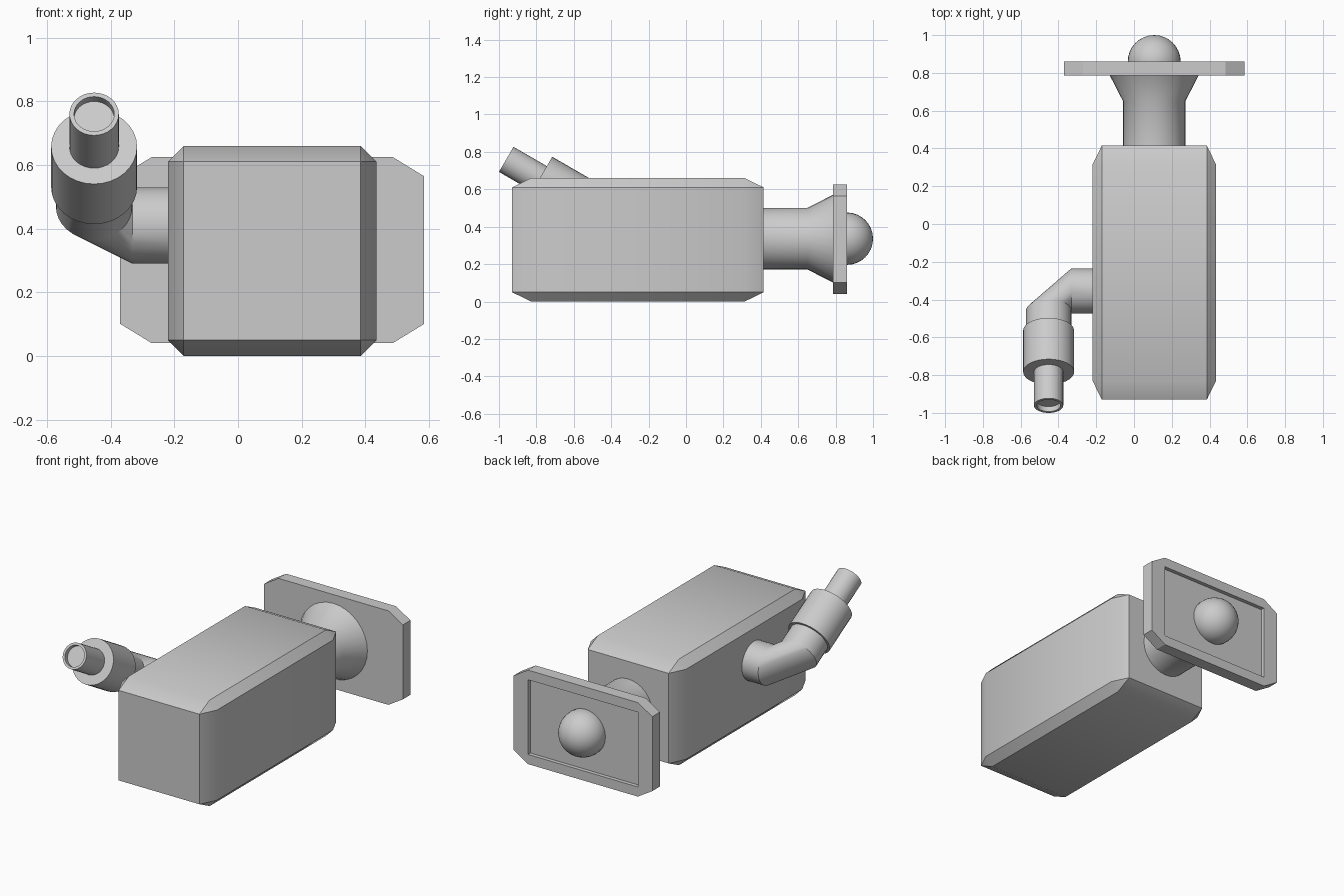
import bpy, bmesh, math
from mathutils import Vector, Matrix

cube = bpy.data.objects.get("Cube")
if cube:
    bpy.data.objects.remove(cube, do_unlink=True)

grey = bpy.data.materials.new("plain grey")
grey.use_nodes = True
grey.diffuse_color = (0.6, 0.6, 0.6, 1)
grey.node_tree.nodes["Principled BSDF"].inputs["Base Color"].default_value = (0.6, 0.6, 0.6, 1)

SIDES = 32
X, Y, Z = Vector((1, 0, 0)), Vector((0, 1, 0)), Vector((0, 0, 1))


def finish(name, bm, smooth=True):
    bmesh.ops.recalc_face_normals(bm, faces=bm.faces[:])
    mesh = bpy.data.meshes.new(name)
    bm.to_mesh(mesh)
    bm.free()
    mesh.materials.append(grey)
    ob = bpy.data.objects.new(name, mesh)
    bpy.context.collection.objects.link(ob)
    if smooth:
        bpy.ops.object.select_all(action='DESELECT')
        ob.select_set(True)
        bpy.context.view_layer.objects.active = ob
        bpy.ops.object.shade_smooth_by_angle(angle=math.radians(30))
    return ob


def loft(name, rings):
    """Skin circles given as (centre, axis u, axis v, radius), capped at both ends."""
    bm = bmesh.new()
    loops = []
    for centre, u, v, r in rings:
        angles = [math.tau * i / SIDES for i in range(SIDES)]
        loops.append([bm.verts.new(centre + r * (math.cos(a) * u + math.sin(a) * v)) for a in angles])
    for a, b in zip(loops, loops[1:]):
        for i in range(SIDES):
            j = (i + 1) % SIDES
            bm.faces.new((a[i], a[j], b[j], b[i]))
    bm.faces.new(loops[0])
    bm.faces.new(loops[-1])
    bmesh.ops.remove_doubles(bm, verts=bm.verts[:], dist=0.0005)
    return finish(name, bm)


def lathe(name, origin, direction, u, profile):
    """Turn a (distance, radius) profile about an axis."""
    v = direction.cross(u)
    return loft(name, [(origin + direction * d, u, v, r) for d, r in profile])


def block(name, low, high, bevel=0, only_axis=None, smooth=True):
    """Unit cube, bevelled, then stretched between two corners."""
    bm = bmesh.new()
    bmesh.ops.create_cube(bm, size=1)
    if bevel:
        edges = [e for e in bm.edges if only_axis is None or
                 abs((e.verts[0].co - e.verts[1].co).dot(only_axis)) > 0.5]
        bmesh.ops.bevel(bm, geom=edges, offset=bevel, segments=1, affect='EDGES', profile=0.5)
    low, high = Vector(low), Vector(high)
    size = high - low
    bm.transform(Matrix.Translation((low + high) / 2) @ Matrix.Diagonal((*size, 1)))
    return finish(name, bm, smooth)


# Main housing
block("housing", (-0.22, -0.93, 0), (0.435, 0.415, 0.66), bevel=0.0755)

# Wall plate with a shallow rectangular recess in its back
plate = block("wall_plate", (-0.37, 0.785, 0.04), (0.585, 0.86, 0.625), 0.104, Y, smooth=False)
cutter = block("recess_cutter", (-0.27, 0.836, 0.1), (0.485, 0.95, 0.565), smooth=False)
cutter.hide_render = True
cut = plate.modifiers.new("recess", 'BOOLEAN')
cut.operation, cut.solver, cut.object = 'DIFFERENCE', 'EXACT', cutter
bpy.context.view_layer.objects.active = plate
bpy.ops.object.modifier_apply(modifier=cut.name)
bpy.data.objects.remove(cutter, do_unlink=True)

# Flared neck between housing and plate
hub = Vector((0.107, 0, 0.336))
lathe("flared_neck", hub, Y, X, [(0.4, 0.165), (0.65, 0.165), (0.79, 0.237)])

# Ball on the back of the plate
bm = bmesh.new()
bmesh.ops.create_uvsphere(bm, u_segments=SIDES, v_segments=16, radius=0.14)
bm.transform(Matrix.Translation(hub + Y * 0.86) @ Matrix.Rotation(math.pi / 2, 4, 'X'))
finish("ball", bm)

# Side arm: pipe leaves the housing, turns forward and up through a mitred elbow
aim = Vector((0, -math.cos(math.pi / 6), math.sin(math.pi / 6)))
across = aim.cross(X)
corner = Vector((-0.452, -0.355, 0.41))
R = 0.12
loft("elbow_pipe", [
    (corner + X * 0.26, aim, across, R),
    (corner + X * R, aim, across, R),
    (corner + aim * R, X, across, R),
    (corner + aim * 0.26, X, across, R),
])

# Thick sleeve and hollow nozzle
lathe("sleeve", corner, aim, X, [(0.242, 0.135), (0.494, 0.135)])
lathe("nozzle", corner, aim, X, [(0.48, 0.0775), (0.7, 0.0775), (0.7, 0.063), (0.67, 0.063)])
